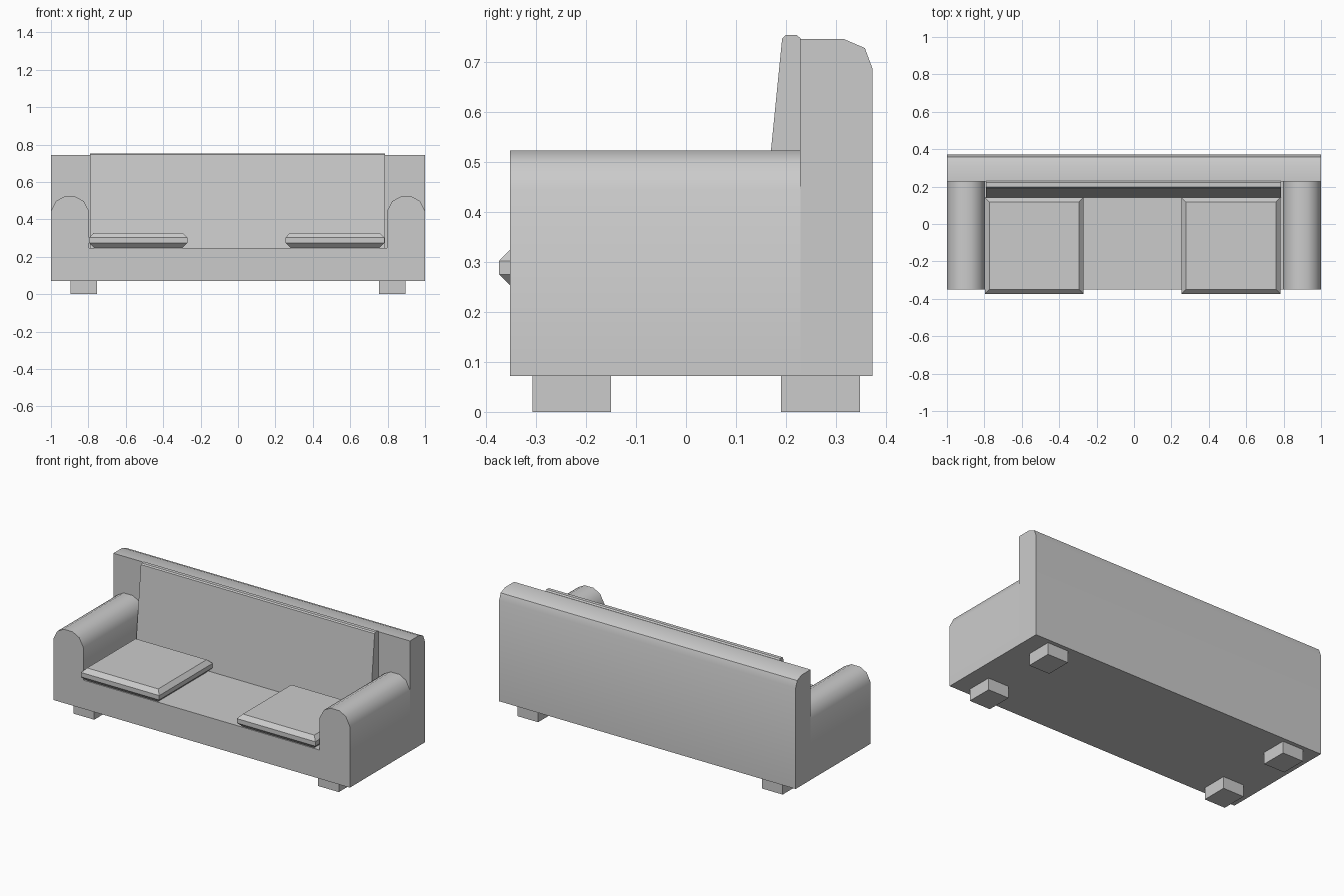
import bpy, bmesh
from mathutils import Vector

if "Cube" in bpy.data.objects:
    bpy.data.objects.remove(bpy.data.objects["Cube"])


def finish(name, bm, smooth=False):
    bmesh.ops.recalc_face_normals(bm, faces=bm.faces)
    mesh = bpy.data.meshes.new(name)
    bm.to_mesh(mesh)
    bm.free()
    obj = bpy.data.objects.new(name, mesh)
    bpy.context.collection.objects.link(obj)
    if smooth:
        bpy.ops.object.select_all(action='DESELECT')
        obj.select_set(True)
        bpy.context.view_layer.objects.active = obj
        bpy.ops.object.shade_smooth_by_angle(angle=0.6)
    return obj


def extrude_profile(name, points, offset, smooth=False):
    """Solid made by sweeping a closed 3D outline along an offset."""
    bm = bmesh.new()
    face = bm.faces.new([bm.verts.new(p) for p in points])
    result = bmesh.ops.extrude_face_region(bm, geom=[face], use_keep_orig=True)
    moved = [v for v in result["geom"] if isinstance(v, bmesh.types.BMVert)]
    bmesh.ops.translate(bm, verts=moved, vec=Vector(offset))
    return finish(name, bm, smooth)


def box(name, x0, x1, y0, y1, z0, z1):
    outline = [(x0, y0, z0), (x1, y0, z0), (x1, y1, z0), (x0, y1, z0)]
    return extrude_profile(name, outline, (0, 0, z1 - z0))


def cushion(name, x0, x1, y0, y1, rings):
    """Pillow from stacked rectangles, each given as (inset, height)."""
    bm = bmesh.new()
    loops = []
    for i, z in rings:
        loops.append([bm.verts.new(p) for p in (
            (x0 + i, y0 + i, z), (x1 - i, y0 + i, z),
            (x1 - i, y1 - i, z), (x0 + i, y1 - i, z))])
    for a, b in zip(loops, loops[1:]):
        for k in range(4):
            n = (k + 1) % 4
            bm.faces.new((a[k], a[n], b[n], b[k]))
    bm.faces.new(loops[0])
    bm.faces.new(loops[-1])
    return finish(name, bm)


# Seat base and both rounded arms as one U-shaped profile
half = [(1.0, 0.072), (1.0, 0.445), (0.973, 0.498), (0.93, 0.522),
        (0.87, 0.522), (0.825, 0.498), (0.797, 0.445), (0.797, 0.247)]
outline = half + [(-x, z) for x, z in reversed(half)]
extrude_profile("seat_base_and_arms", [(x, -0.351, z) for x, z in outline],
                (0, 0.58, 0), smooth=True)

# Backrest with a rounded rear top edge
back = [(0.228, 0.072), (0.372, 0.072), (0.372, 0.687),
        (0.357, 0.727), (0.315, 0.745), (0.228, 0.745)]
extrude_profile("backrest", [(-1, y, z) for y, z in back], (2, 0, 0), smooth=True)

# Sloping back cushion
pad = [(0.229, 0.245), (0.142, 0.245), (0.192, 0.746),
       (0.199, 0.753), (0.221, 0.753), (0.229, 0.746)]
extrude_profile("back_cushion", [(-0.79, y, z) for y, z in pad], (1.577, 0, 0))

# Loose seat cushions
rings = [(0.027, 0.248), (0.0, 0.275), (0.0, 0.302), (0.024, 0.327)]
cushion("left_seat_cushion", -0.797, -0.27, -0.373, 0.142, rings)
cushion("right_seat_cushion", 0.253, 0.783, -0.373, 0.142, rings)

# Four block legs
for side, x in (("left", -0.895), ("right", 0.755)):
    for place, y in (("front", -0.307), ("back", 0.19)):
        box(f"{place}_{side}_leg", x, x + 0.14, y, y + 0.157, 0.0, 0.073)
